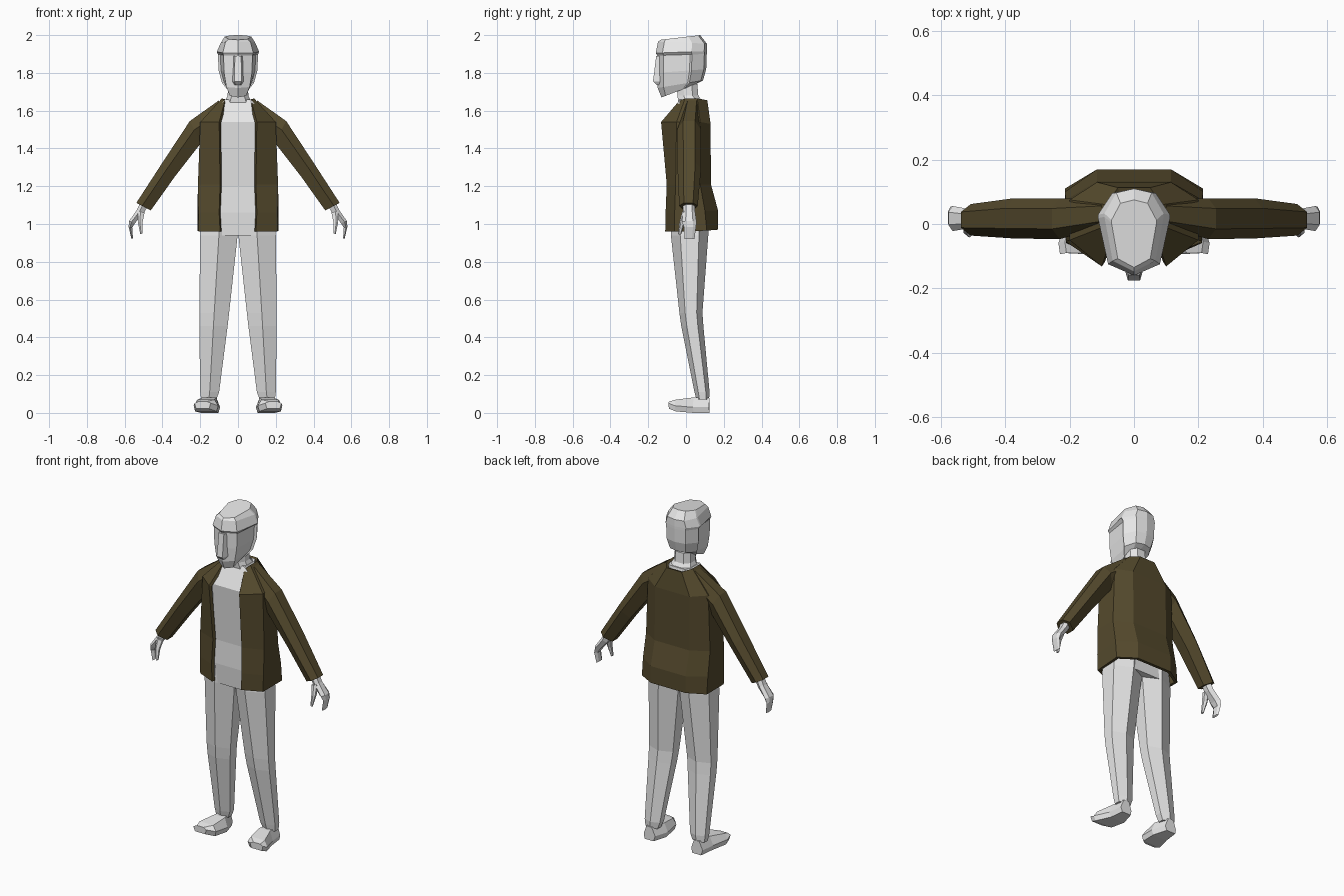
import bpy, bmesh


def material(name, rgb):
    m = bpy.data.materials.new(name)
    m.diffuse_color = (*rgb, 1)
    return m


GREY = material("light_grey", (0.8, 0.8, 0.8))
BROWN = material("dark_brown", (0.09, 0.068, 0.026))


def loft(name, rings, mat, closed=True, mirror=False):
    """Skin a list of equal-length point rings; closed rings get end caps."""
    bm = bmesh.new()
    vs = [[bm.verts.new(p) for p in r] for r in rings]
    n = len(rings[0])
    for a, b in zip(vs, vs[1:]):
        for i in range(n if closed else n - 1):
            j = (i + 1) % n
            bm.faces.new((a[i], a[j], b[j], b[i]))
    if closed:
        bm.faces.new(vs[0][::-1])
        bm.faces.new(vs[-1])
        bmesh.ops.recalc_face_normals(bm, faces=bm.faces)
    me = bpy.data.meshes.new(name)
    bm.to_mesh(me)
    bm.free()
    me.materials.append(mat)
    ob = bpy.data.objects.new(name, me)
    bpy.context.collection.objects.link(ob)
    if mirror:
        mod = ob.modifiers.new("mirror", 'MIRROR')
        mod.use_mirror_merge = False
    return ob


def full(half):
    """Complete a right-hand half ring with its mirrored left side."""
    return half + [(-x, y, z) for x, y, z in reversed(half) if x > 0]


def head_ring(zf, zb, yf, yb, w, step):
    """Half ring of the head: narrower face, then a step out to the skull."""
    def pt(x, t):
        return (x, yf + (yb - yf) * t, zf + (zb - zf) * t)
    return full([pt(0, 0), pt(w * 0.72, 0.13), pt(w - step, 0.66),
                 pt(w, 0.70), pt(w * 0.6, 0.95), pt(0, 1)])


# Head with raised skull edge behind the face
loft("head", [head_ring(*r) for r in (
    (1.67, 1.735, -0.13, 0.04, 0.06, 0.008),
    (1.72, 1.76, -0.15, 0.09, 0.085, 0.012),
    (1.80, 1.82, -0.152, 0.107, 0.103, 0.013),
    (1.892, 1.90, -0.152, 0.11, 0.106, 0.012),
    (1.905, 1.915, -0.16, 0.11, 0.112, 0.0),
    (1.965, 1.955, -0.148, 0.11, 0.092, 0.0),
    (1.975, 2.0, -0.135, 0.075, 0.07, 0.0))], GREY)

# Nose wedge
loft("nose", [[(-w, -0.13, z), (-w * 0.6, y, z), (w * 0.6, y, z), (w, -0.13, z)]
              for w, y, z in ((0.02, -0.155, 1.735), (0.032, -0.175, 1.755),
                              (0.03, -0.17, 1.79), (0.028, -0.158, 1.89))], GREY)

# Neck
loft("neck", [full([(w * 0.6, y0, z), (w, y0 + 0.035, z),
                    (w, y1 - 0.03, z), (w * 0.5, y1, z)])
              for w, y0, y1, z in ((0.078, -0.04, 0.10, 1.63),
                                   (0.055, -0.045, 0.065, 1.68),
                                   (0.052, -0.05, 0.06, 1.74))], GREY)

# Shirt under the jacket
loft("shirt", [full([(fx, yf, z), (sx, -0.035, z), (sx, 0.055, z), (fx * 0.9, yb, z)])
               for z, fx, yf, sx, yb in (
                   (0.94, 0.10, -0.072, 0.17, 0.11), (1.06, 0.10, -0.08, 0.17, 0.11),
                   (1.20, 0.10, -0.075, 0.17, 0.10), (1.54, 0.10, -0.10, 0.17, 0.10),
                   (1.66, 0.06, -0.032, 0.068, 0.085))], GREY)

# Open jacket: right front edge, round the back, to the left front edge
jacket = loft("jacket", [full(r) for r in (
    [(0.095, -0.11, 0.96), (0.208, -0.06, 0.96), (0.215, 0.11, 0.965), (0.115, 0.17, 0.97)],
    [(0.10, -0.108, 1.06), (0.21, -0.06, 1.06), (0.215, 0.10, 1.07), (0.115, 0.17, 1.07)],
    [(0.095, -0.102, 1.21), (0.212, -0.055, 1.21), (0.212, 0.075, 1.21), (0.115, 0.132, 1.21)],
    [(0.10, -0.132, 1.54), (0.20, -0.05, 1.54), (0.20, 0.075, 1.54), (0.115, 0.13, 1.53)],
    [(0.07, -0.038, 1.65), (0.085, -0.005, 1.665), (0.085, 0.06, 1.665), (0.05, 0.113, 1.655)],
)], BROWN, closed=False)
solid = jacket.modifiers.new("cloth_thickness", 'SOLIDIFY')
solid.thickness, solid.offset = 0.018, -1


def limb_ring(top, bot, y0, y1):
    """Six-sided section between an upper and a lower (x, z) point."""
    mx, mz = (top[0] * 0.6 + bot[0] * 0.4, top[1] * 0.6 + bot[1] * 0.4)
    a, b = y0 + (y1 - y0) * 0.25, y0 + (y1 - y0) * 0.75
    return [(top[0], a, top[1]), (mx, y0, mz), (bot[0], a, bot[1]),
            (bot[0], b, bot[1]), (mx, y1, mz), (top[0], b, top[1])]


# Sleeves
loft("sleeves", [limb_ring(*r) for r in (
    ((0.10, 1.655), (0.14, 1.46), -0.015, 0.08),
    ((0.255, 1.545), (0.195, 1.43), -0.047, 0.08),
    ((0.40, 1.325), (0.335, 1.25), -0.045, 0.08),
    ((0.538, 1.112), (0.462, 1.072), -0.036, 0.062))], BROWN, mirror=True)

# Hands: curved palm and fingers, plus a thumb
loft("hands", [limb_ring(*r) for r in (
    ((0.515, 1.12), (0.475, 1.10), -0.015, 0.045),
    ((0.535, 1.075), (0.50, 1.055), -0.015, 0.048),
    ((0.577, 1.015), (0.545, 1.005), -0.022, 0.056),
    ((0.579, 0.985), (0.560, 0.98), -0.01, 0.053),
    ((0.564, 0.92), (0.556, 0.925), -0.008, 0.045))], GREY, mirror=True)
loft("thumbs", [limb_ring(*r) for r in (
    ((0.53, 1.07), (0.495, 1.06), -0.02, 0.015),
    ((0.53, 1.01), (0.505, 1.01), -0.035, -0.005),
    ((0.517, 0.945), (0.506, 0.95), -0.042, -0.025))], GREY, mirror=True)


def leg_ring(z, xi, xo, yf, yb):
    """Six-sided leg section with ridges at front and back."""
    m, d = (xi + xo) / 2, yb - yf
    return [(m, yf, z), (xo, yf + d * 0.25, z), (xo, yf + d * 0.75, z),
            (m, yb, z), (xi, yf + d * 0.75, z), (xi, yf + d * 0.25, z)]


# Trouser legs
loft("legs", [leg_ring(*r) for r in (
    (0.07, 0.115, 0.195, 0.055, 0.122), (0.11, 0.10, 0.20, 0.045, 0.125),
    (0.46, 0.055, 0.205, -0.025, 0.092), (0.53, 0.047, 0.205, -0.035, 0.087),
    (0.94, 0.002, 0.20, -0.08, 0.118), (1.06, 0.0, 0.185, -0.08, 0.12))],
    GREY, mirror=True)

# Shoes, toes turned outwards
loft("shoes", [[(xi + 0.008, y, z0), (xo - 0.008, y, z0), (xo, y - 0.004, z0 + 0.03),
                (xo - 0.02, y, z1), (xi + 0.02, y, z1), (xi, y - 0.004, z0 + 0.03)]
               for y, xi, xo, z0, z1 in (
                   (0.125, 0.12, 0.195, 0.0, 0.08), (0.04, 0.095, 0.205, 0.0, 0.082),
                   (-0.055, 0.105, 0.235, 0.008, 0.07), (-0.09, 0.145, 0.23, 0.022, 0.06))],
     GREY, mirror=True)
